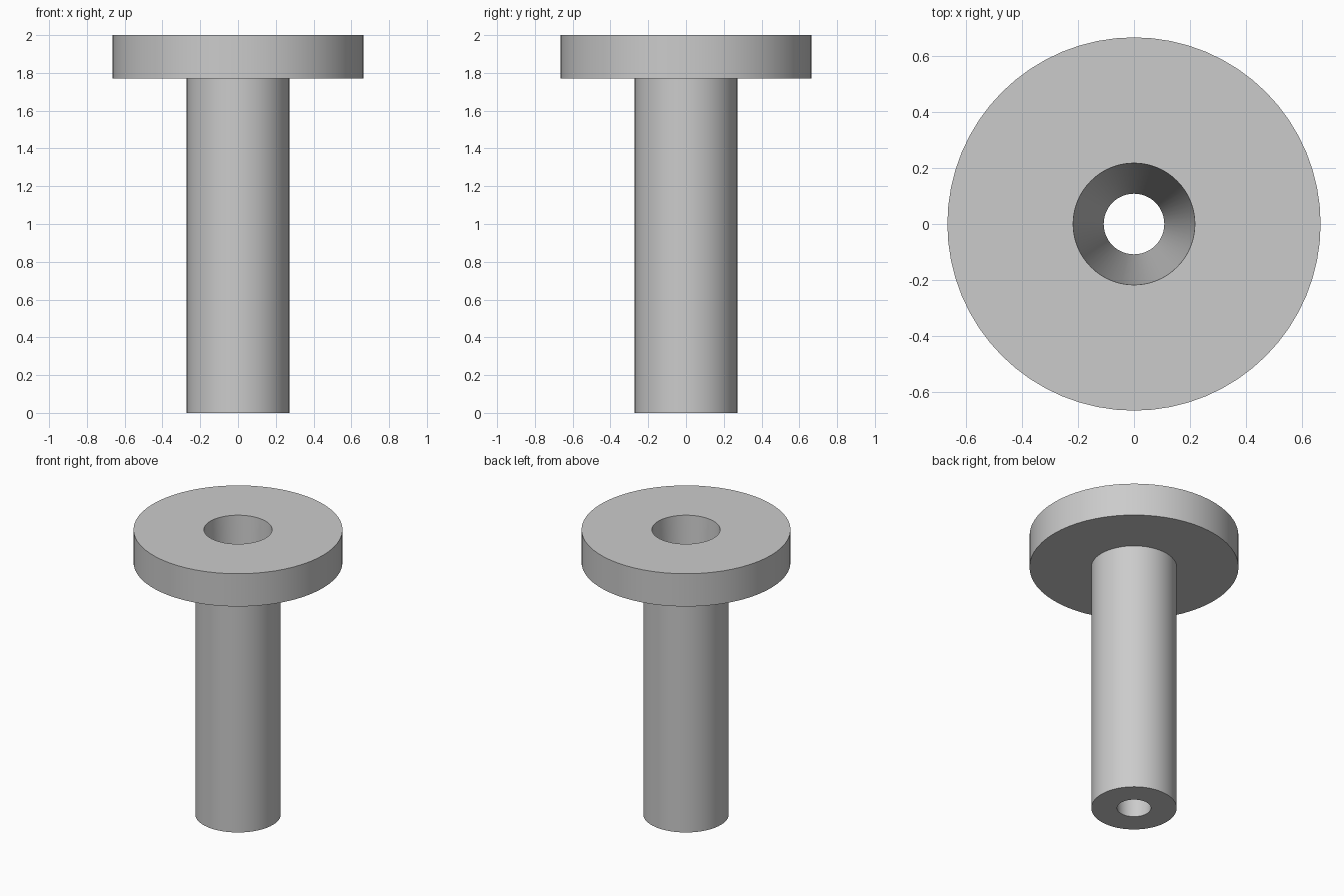
import bpy
import bmesh
from math import cos, sin, tau

SEGMENTS = 64
HEIGHT = 2.0
HEAD_RADIUS, HEAD_BOTTOM = 0.665, 1.77
STEM_RADIUS = 0.272
BORE_TOP, BORE_BOTTOM = 0.217, 0.108

cube = bpy.data.objects.get("Cube")
if cube:
    bpy.data.objects.remove(cube, do_unlink=True)


def make_material(name, colour):
    mat = bpy.data.materials.new(name)
    mat.use_nodes = True
    mat.diffuse_color = colour
    mat.node_tree.nodes["Principled BSDF"].inputs["Base Color"].default_value = colour
    return mat


def lathe(name, profile, mat):
    """Revolve a closed (radius, height) profile around z."""
    bm = bmesh.new()
    rings = []
    for i in range(SEGMENTS):
        a = tau * i / SEGMENTS
        rings.append([bm.verts.new((r * cos(a), r * sin(a), z)) for r, z in profile])
    count = len(profile)
    for i, ring in enumerate(rings):
        following = rings[(i + 1) % SEGMENTS]
        for j in range(count):
            k = (j + 1) % count
            bm.faces.new((ring[j], following[j], following[k], ring[k]))
    bmesh.ops.recalc_face_normals(bm, faces=bm.faces)
    mesh = bpy.data.meshes.new(name)
    bm.to_mesh(mesh)
    bm.free()
    mesh.materials.append(mat)
    obj = bpy.data.objects.new(name, mesh)
    bpy.context.collection.objects.link(obj)
    bpy.ops.object.select_all(action="DESELECT")
    obj.select_set(True)
    bpy.context.view_layer.objects.active = obj
    bpy.ops.object.shade_smooth_by_angle()
    return obj


grey = make_material("plain grey", (0.6, 0.6, 0.6, 1.0))

# Flanged sleeve: stem, wide head and a tapered bore running right through
lathe("flanged_sleeve", [
    (BORE_BOTTOM, 0),
    (STEM_RADIUS, 0),
    (STEM_RADIUS, HEAD_BOTTOM),
    (HEAD_RADIUS, HEAD_BOTTOM),
    (HEAD_RADIUS, HEIGHT),
    (BORE_TOP, HEIGHT),
], grey)
